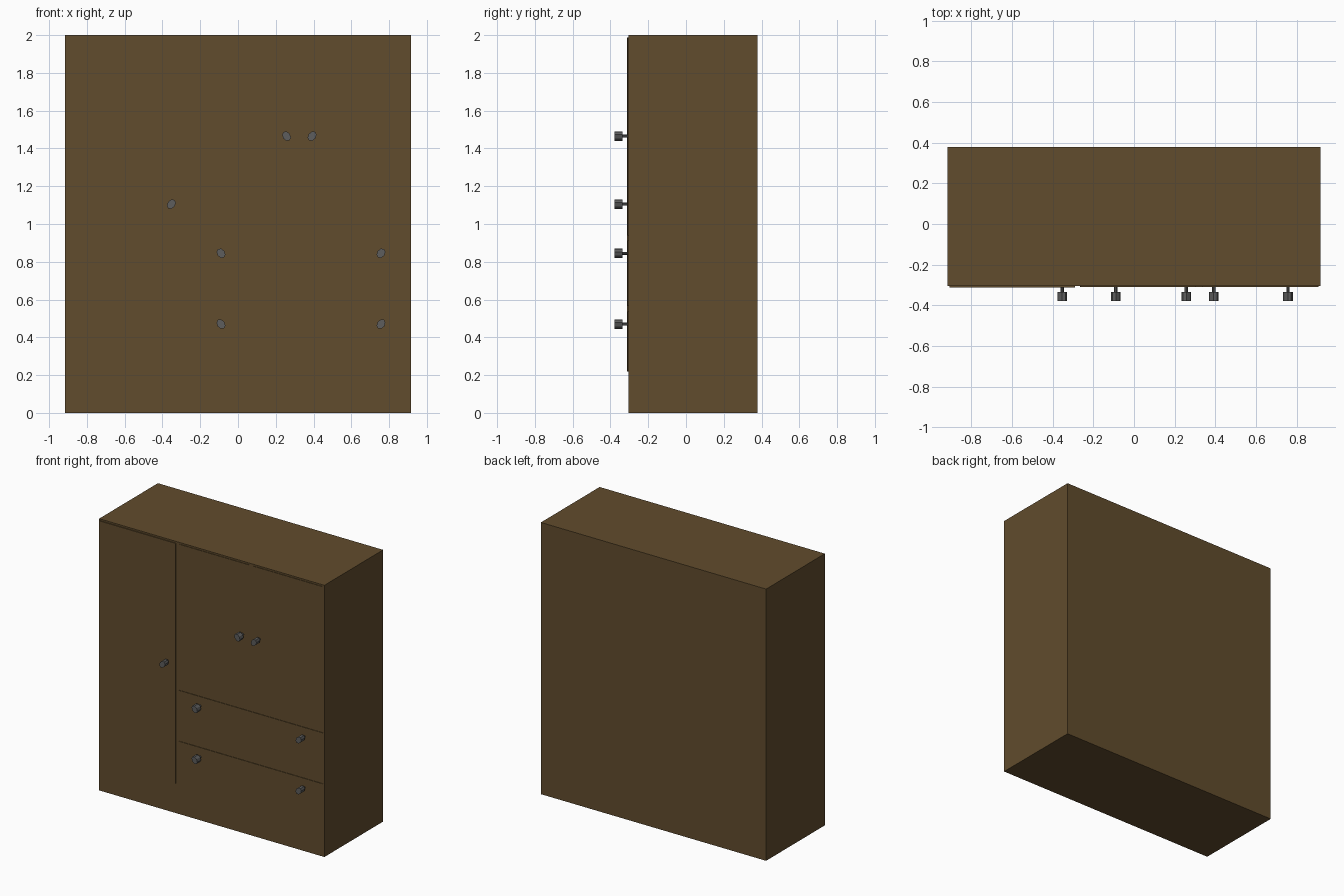
import bpy, bmesh, math
from mathutils import Matrix

if "Cube" in bpy.data.objects:
    bpy.data.objects.remove(bpy.data.objects["Cube"])


def material(name, rgb):
    m = bpy.data.materials.new(name)
    m.diffuse_color = (*rgb, 1)
    m.use_nodes = True
    m.node_tree.nodes["Principled BSDF"].inputs["Base Color"].default_value = m.diffuse_color
    return m


WOOD = material("dark_wood", (0.12, 0.072, 0.026))
METAL = material("dark_metal", (0.11, 0.11, 0.11))


def finish(name, bm, mat):
    bmesh.ops.recalc_face_normals(bm, faces=bm.faces)
    mesh = bpy.data.meshes.new(name)
    bm.to_mesh(mesh)
    bm.free()
    mesh.materials.append(mat)
    ob = bpy.data.objects.new(name, mesh)
    bpy.context.collection.objects.link(ob)
    return ob


def box(name, x, y, z):
    """Box from three (min, max) ranges."""
    bm = bmesh.new()
    centre = [(r[0] + r[1]) / 2 for r in (x, y, z)]
    size = [r[1] - r[0] for r in (x, y, z)]
    bmesh.ops.create_cube(bm, size=1, matrix=Matrix.Translation(centre) @ Matrix.Diagonal((*size, 1)))
    return finish(name, bm, WOOD)


def knob(name, x, z, side):
    """Faceted oval knob on a thin stem; side mirrors the tilt of the oval."""
    bm = bmesh.new()
    tilt = Matrix.Rotation(side * math.radians(35), 4, 'Y')
    for rx, rz, y0, y1 in ((0.021, 0.028, -0.378, -0.335), (0.007, 0.009, -0.336, -0.303)):
        place = (Matrix.Translation((x, (y0 + y1) / 2, z)) @ tilt
                 @ Matrix.Diagonal((rx, 1, rz, 1)) @ Matrix.Rotation(math.pi / 2, 4, 'X'))
        bmesh.ops.create_cone(bm, cap_ends=True, segments=8, radius1=1, radius2=1,
                              depth=y1 - y0, matrix=place)
    return finish(name, bm, METAL)


# Cabinet carcass
box("wardrobe_body", (-0.917, 0.917), (-0.305, 0.378), (0, 2))

# Raised door and drawer fronts
fronts = [
    ("tall_door", (-0.907, -0.29), -0.312, (0.22, 1.988)),
    ("upper_door_left", (-0.262, 0.305), -0.309, (0.94, 1.988)),
    ("upper_door_right", (0.337, 0.907), -0.309, (0.94, 1.988)),
    ("upper_drawer", (-0.265, 0.907), -0.309, (0.565, 0.912)),
    ("lower_drawer", (-0.265, 0.907), -0.309, (0.22, 0.537)),
]
for name, x, y, z in fronts:
    box(name, x, (y, -0.29), z)

# Knobs
knob("tall_door_knob", -0.353, 1.105, 1)
knob("upper_door_left_knob", 0.257, 1.465, -1)
knob("upper_door_right_knob", 0.392, 1.465, 1)
for row, z in (("upper", 0.845), ("lower", 0.47)):
    knob(row + "_drawer_knob_left", -0.09, z, -1)
    knob(row + "_drawer_knob_right", 0.757, z, 1)
